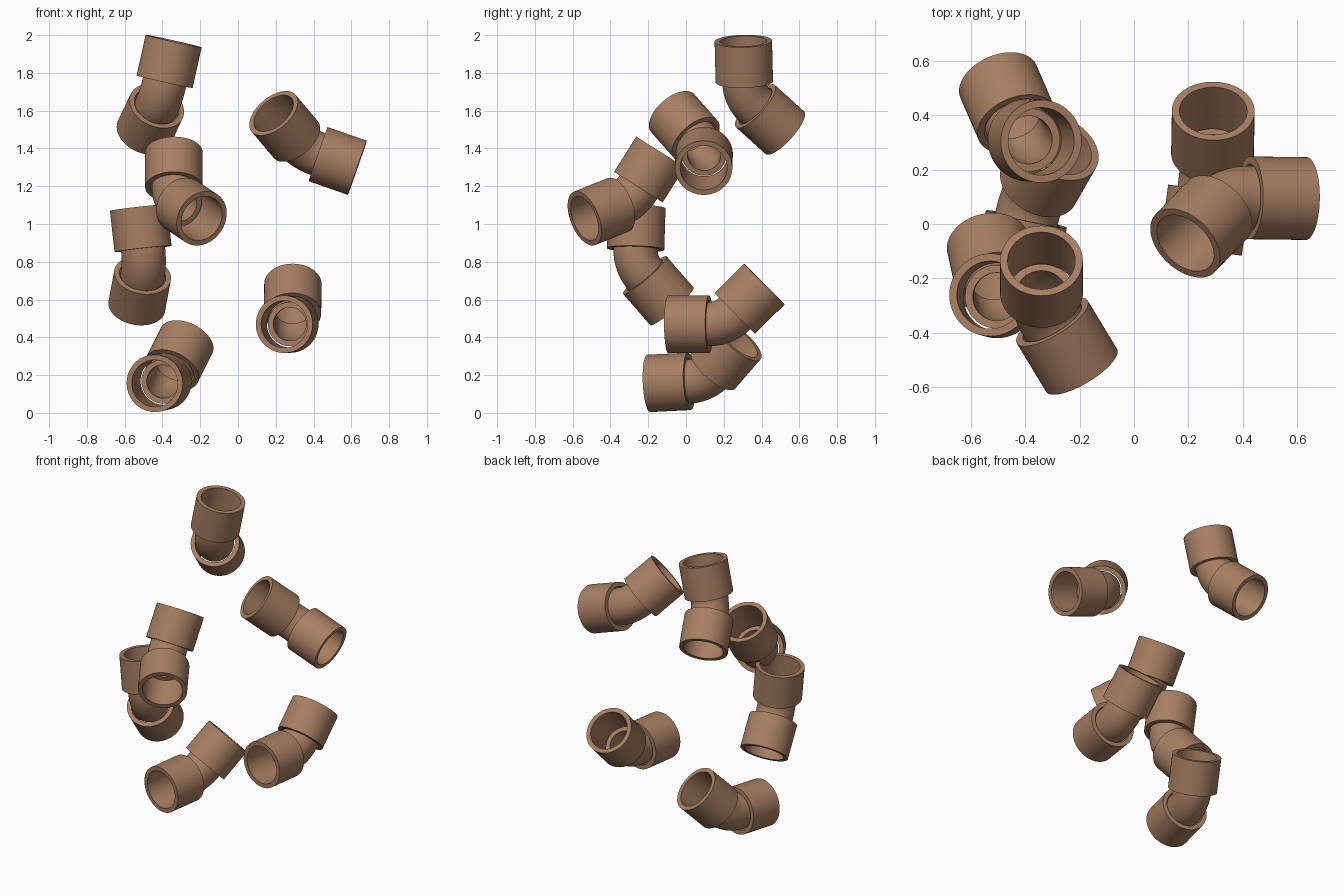
import bpy, bmesh
from math import pi, sin, cos, tan, radians
from mathutils import Vector, Matrix

cube = bpy.data.objects.get("Cube")
if cube:
    bpy.data.objects.remove(cube)

HALF = radians(22.5)      # half of the 45 degree bend
REACH = 0.30              # bend centre to each mouth
SOCKET = 0.22             # socket length
SIDES = 64

brown = bpy.data.materials.new("warm brown")
brown.use_nodes = True
brown.diffuse_color = (0.39, 0.21, 0.122, 1)
brown.node_tree.nodes["Principled BSDF"].inputs["Base Color"].default_value = brown.diffuse_color


def tube_mesh(name, path, outer, inner):
    """Thick open tube swept along (position, tangent angle) stations in the XZ plane."""
    bm = bmesh.new()

    def ring(pos, ang, radius):
        side = Vector((sin(ang), 0, cos(ang)))
        return [bm.verts.new(pos + radius * (side * cos(2 * pi * i / SIDES)
                                             + Vector((0, sin(2 * pi * i / SIDES), 0))))
                for i in range(SIDES)]

    rings = [ring(p, a, outer) for p, a in path]
    rings += [ring(p, a, inner) for p, a in reversed(path)]
    for a, b in zip(rings, rings[1:] + rings[:1]):
        for i in range(SIDES):
            j = (i + 1) % SIDES
            bm.faces.new((a[i], a[j], b[j], b[i]))
    bmesh.ops.recalc_face_normals(bm, faces=bm.faces)
    mesh = bpy.data.meshes.new(name)
    bm.to_mesh(mesh)
    bm.free()
    mesh.materials.append(brown)
    return mesh


# Socket: straight sleeve from the bend out to the mouth
axis = Vector((cos(HALF), 0, -sin(HALF)))
socket = tube_mesh("socket", [(axis * (REACH - SOCKET), HALF), (axis * REACH, HALF)], 0.152, 0.124)

# Neck: curved pipe, its ends tucked slightly into the sockets
bend = (REACH - SOCKET) / tan(HALF)
steps = 12
path = []
for k in range(steps + 1):
    a = HALF * (2 * k / steps - 1)
    path.append((Vector((bend * sin(a), 0, bend * cos(a) - bend / cos(HALF))), a))
tuck = 0.012
flip = Vector((-axis.x, 0, axis.z))
path = [(path[0][0] + flip * tuck, -HALF)] + path + [(path[-1][0] + axis * tuck, HALF)]
neck = tube_mesh("neck", path, 0.117, 0.088)


def add(name, mesh, matrix):
    ob = bpy.data.objects.new(name, mesh)
    bpy.context.collection.objects.link(ob)
    ob.matrix_world = matrix
    return ob


# Each elbow: first mouth, second mouth, bend centre
elbows = {
    "top_left": ((-.341, .304, 1.967), (-.497, .522, 1.485), (-.405, .309, 1.678)),
    "top_right": ((.189, -.070, 1.586), (.631, .093, 1.298), (.347, .097, 1.397)),
    "upper_left": ((-.340, -.134, 1.382), (-.192, -.538, 1.029), (-.349, -.292, 1.113)),
    "middle_left": ((-.527, -.260, 1.086), (-.536, -.075, .565), (-.493, -.272, .788)),
    "bottom_left": ((-.441, -.197, .156), (-.272, .280, .383), (-.378, .096, .171)),
    "bottom_right": ((.245, -.095, .469), (.291, .415, .682), (.288, .205, .467)),
}
parts = []
for name, points in elbows.items():
    a, b, c = map(Vector, points)
    mid = (a + b) / 2
    x = (a - b).normalized()
    z = c - mid
    z = (z - x * z.dot(x)).normalized()
    y = z.cross(x)
    frame = Matrix((x, y, z)).transposed().to_4x4()
    frame.translation = mid + z * REACH * sin(HALF)
    parts.append(add(name + "_neck", neck, frame))
    parts.append(add(name + "_socket_a", socket, frame))
    parts.append(add(name + "_socket_b", socket, frame @ Matrix.Rotation(pi, 4, 'Z')))

# Smooth round walls, crisp rims
bpy.ops.object.select_all(action='DESELECT')
for ob in parts[:2]:
    ob.select_set(True)
bpy.context.view_layer.objects.active = parts[0]
bpy.ops.object.shade_smooth_by_angle(angle=radians(35))
